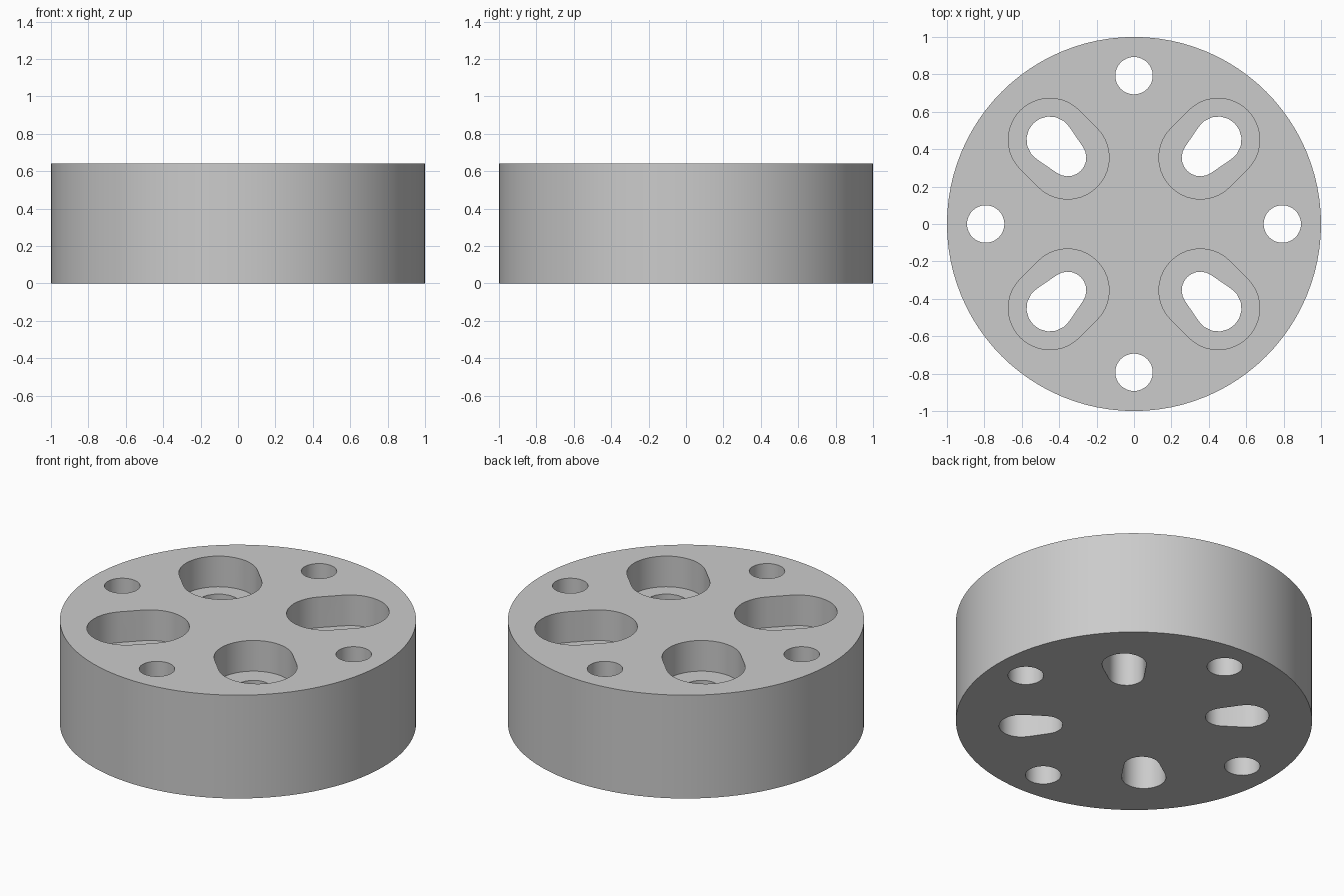
import bpy
import bmesh
from math import asin, cos, pi, sin, sqrt

HEIGHT = 0.64
BORE_FLOOR = 0.45
INNER, OUTER = 0.355, 0.45      # slot end centres, measured along both axes
HOLE_RADIUS, HOLE_DISTANCE = 0.1, 0.793

cube = bpy.data.objects.get("Cube")
if cube:
    bpy.data.objects.remove(cube, do_unlink=True)

grey = bpy.data.materials.new("light grey")
grey.use_nodes = True
colour = (0.6, 0.6, 0.6, 1)
grey.diffuse_color = colour
grey.node_tree.nodes["Principled BSDF"].inputs["Base Color"].default_value = colour


def arc(centre, radius, start, end, steps):
    angles = [start + (end - start) * i / steps for i in range(steps + 1)]
    return [(centre[0] + radius * cos(a), centre[1] + radius * sin(a)) for a in angles]


def circle(centre, radius, steps):
    return arc(centre, radius, 0, 2 * pi, steps)[:-1]


def slot(turn, inner_radius, outer_radius, steps):
    """Outline wrapped tightly round two circles lying on a diagonal."""
    inner, outer = INNER * sqrt(2), OUTER * sqrt(2)
    tangent = pi / 2 - asin((outer_radius - inner_radius) / (outer - inner))
    # the outline bends round the larger outer end a little more than half a turn
    tangent = pi - tangent
    outline = arc((outer, 0), outer_radius, -tangent, tangent, steps)
    outline += arc((inner, 0), inner_radius, tangent, 2 * pi - tangent, steps)
    c, s = cos(turn), sin(turn)
    return [(x * c - y * s, x * s + y * c) for x, y in outline]


def prism(name, outlines, bottom, top):
    bm = bmesh.new()
    for outline in outlines:
        face = bm.faces.new([bm.verts.new((x, y, bottom)) for x, y in outline])
        new = bmesh.ops.extrude_face_region(bm, geom=[face], use_keep_orig=True)["geom"]
        verts = [v for v in new if isinstance(v, bmesh.types.BMVert)]
        bmesh.ops.translate(bm, verts=verts, vec=(0, 0, top - bottom))
    bmesh.ops.recalc_face_normals(bm, faces=bm.faces)
    mesh = bpy.data.meshes.new(name)
    bm.to_mesh(mesh)
    bm.free()
    mesh.materials.append(grey)
    obj = bpy.data.objects.new(name, mesh)
    bpy.context.collection.objects.link(obj)
    return obj


# Solid round body
body = prism("round_body", [circle((0, 0), 1, 96)], 0, HEIGHT)

# Four round holes and four tapered slots go right through
quarters = [i * pi / 2 for i in range(4)]
through = [circle((HOLE_DISTANCE * cos(a), HOLE_DISTANCE * sin(a)), HOLE_RADIUS, 32)
           for a in quarters]
through += [slot(a + pi / 4, 0.1, 0.125, 10) for a in quarters]

# Wider slots are sunk from the top to a flat floor
bores = [slot(a + pi / 4, 0.222, 0.222, 20) for a in quarters]

cutters = [prism("through_hole_cutter", through, -0.2, HEIGHT + 0.2),
           prism("counterbore_cutter", bores, BORE_FLOOR, HEIGHT + 0.2)]

bpy.ops.object.select_all(action="DESELECT")
body.select_set(True)
bpy.context.view_layer.objects.active = body
for cutter in cutters:
    cutter.hide_render = True
    cut = body.modifiers.new(cutter.name, "BOOLEAN")
    cut.operation = "DIFFERENCE"
    cut.solver = "EXACT"
    cut.object = cutter
    bpy.ops.object.modifier_apply(modifier=cut.name)
    bpy.data.objects.remove(cutter, do_unlink=True)

# Round walls are smooth, rims stay crisp
bpy.ops.object.shade_smooth_by_angle(angle=pi / 6)
